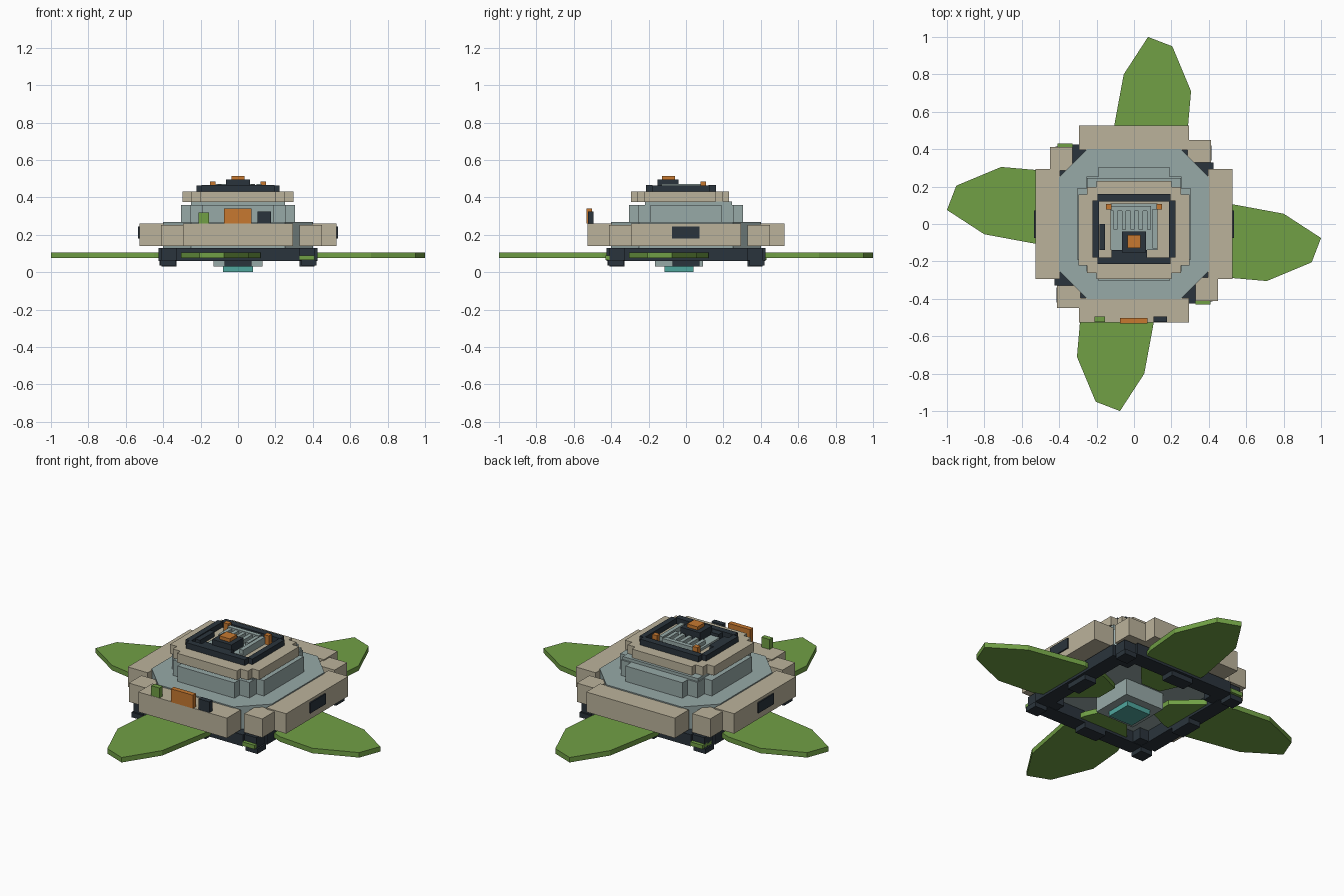
import bpy
import bmesh
from mathutils import Matrix
from math import pi

cube = bpy.data.objects.get("Cube")
if cube:
    bpy.data.objects.remove(cube)


def material(name, r, g, b):
    m = bpy.data.materials.new(name)
    m.use_nodes = True
    m.diffuse_color = (r, g, b, 1)
    m.node_tree.nodes["Principled BSDF"].inputs["Base Color"].default_value = (r, g, b, 1)
    return m


TAN = material("sand", .50, .45, .33)
BLUE = material("pale_blue_grey", .31, .40, .39)
DARK = material("charcoal", .023, .034, .045)
GREEN = material("leaf_green", .165, .35, .06)
ORANGE = material("orange", .57, .19, .03)
TEAL = material("teal", .08, .38, .34)


def finish(name, bm, mat):
    bmesh.ops.recalc_face_normals(bm, faces=bm.faces)
    mesh = bpy.data.meshes.new(name)
    bm.to_mesh(mesh)
    bm.free()
    mesh.materials.append(mat)
    obj = bpy.data.objects.new(name, mesh)
    bpy.context.collection.objects.link(obj)
    return obj


def box(name, mat, x, y, z):
    """Box from (low, high) ranges."""
    bm = bmesh.new()
    bmesh.ops.create_cube(bm, size=1)
    for v in bm.verts:
        v.co = [(r[0] + r[1]) / 2 + c * (r[1] - r[0]) for r, c in zip((x, y, z), v.co)]
    return finish(name, bm, mat)


def prism(name, mat, outline, z, turn=0):
    """Flat outline raised between two heights."""
    bm = bmesh.new()
    face = bm.faces.new([bm.verts.new((px, py, z[0])) for px, py in outline])
    top = bmesh.ops.extrude_face_region(bm, geom=[face])["geom"]
    bmesh.ops.translate(bm, verts=[v for v in top if isinstance(v, bmesh.types.BMVert)],
                        vec=(0, 0, z[1] - z[0]))
    bmesh.ops.rotate(bm, verts=bm.verts, matrix=Matrix.Rotation(turn, 3, 'Z'))
    return finish(name, bm, mat)


def stepped(name, mat, steps, z, cy=0):
    """Plate with two-step notched corners, from (x, y) half sizes."""
    quarter = []
    for i, (hx, hy) in enumerate(steps):
        if i:
            quarter.append((hx, steps[i - 1][1]))
        quarter.append((hx, hy))
    outline = quarter + [(-x, y) for x, y in quarter[::-1]]
    outline += [(-x, -y) for x, y in quarter] + [(x, -y) for x, y in quarter[::-1]]
    return prism(name, mat, [(x, y + cy) for x, y in outline], z)


def ring_of_four(name, mat, x, y, z):
    """Repeats a box at quarter turns."""
    outline = [(x[0], y[0]), (x[1], y[0]), (x[1], y[1]), (x[0], y[1])]
    for i in range(4):
        prism(f"{name}_{i + 1}", mat, outline, z, i * pi / 2)


# Leaves
leaf = [(-.04, .17), (-.10, .30), (-.12, .45), (-.105, .53), (-.055, .80), (.075, 1.0),
        (.205, .95), (.305, .71), (.285, .48), (.22, .32), (.09, .17)]
for i in range(4):
    prism(f"leaf_{i + 1}", GREEN, leaf, (.075, .105), i * pi / 2)

# Underside frame, feet and hub
ring_of_four("frame_bar", DARK, (-.33, .33), (.33, .425), (.06, .13))
ring_of_four("frame_corner", DARK, (.27, .41), (.27, .41), (.062, .128))
ring_of_four("corner_foot", DARK, (.335, .415), (.34, .42), (.035, .065))
ring_of_four("side_foot", DARK, (-.073, .073), (.33, .41), (.03, .062))
for s in (-1, 1):
    box("corner_light", GREEN, sorted((s * .33, s * .41)), sorted((-s * .34, -s * .43)), (.066, .09))
box("hub", BLUE, (-.13, .13), (-.165, .09), (.03, .14))
box("hub_lens", TEAL, (-.08, .08), (-.115, .04), (0, .032))

# Main deck with its surrounding armour
deck = [(.4, .25), (.25, .4), (-.25, .4), (-.4, .25), (-.4, -.25), (-.25, -.4), (.25, -.4), (.4, -.25)]
prism("deck", BLUE, deck, (.13, .267))
ring_of_four("side_wall", TAN, (-.295, .295), (.395, .527), (.14, .26))
ring_of_four("corner_wall", TAN, (.285, .412), (.33, .45), (.14, .253))
for s in (-1, 1):
    box("side_panel", DARK, sorted((s * .52, s * .535)), (-.075, .073), (.18, .243))

# Front fittings
box("front_green_block", GREEN, (-.21, -.155), (-.525, -.495), (.26, .32))
box("front_orange_plate", ORANGE, (-.075, .072), (-.532, -.503), (.26, .34))
box("front_dark_block", DARK, (.105, .177), (-.525, -.495), (.26, .325))

# Upper tiers
stepped("middle_tier", BLUE, [(.305, .19), (.255, .255), (.19, .305)], (.26, .36))
box("middle_tier_cap", BLUE, (-.25, .25), (-.22, .245), (.35, .378))
stepped("upper_tier", TAN, [(.297, .19), (.25, .23), (.20, .262)], (.375, .43), -.033)

# Roof frame
for s in (-1, 1):
    box("roof_side_bar", DARK, sorted((s * .188, s * .222)), (-.18, .125), (.425, .463))
for name, y in (("back", (.12, .16)), ("front", (-.215, -.178))):
    box(f"roof_{name}_bar", DARK, (-.195, .195), y, (.425, .465))
for s in (-1, 1):
    box("roof_lamp", ORANGE, (s * .135 - .016, s * .135 + .016), (.077, .107), (.43, .485))

# Roof interior
box("roof_floor", BLUE, (-.125, .125), (-.14, .11), (.425, .445))
box("inner_front_bar", DARK, (-.12, .07), (-.178, -.14), (.425, .462))
box("inner_left_bar", DARK, (-.185, -.155), (-.14, 0), (.425, .46))
box("inner_right_bar", BLUE, (.10, .125), (-.13, .08), (.44, .472))
box("vent_back", BLUE, (-.12, .09), (.07, .095), (.44, .472))
for i in range(5):
    x = -.11 + i * .045
    box(f"vent_slat_{i + 1}", BLUE, (x, x + .022), (-.03, .08), (.44, .468))
box("turret", DARK, (-.065, .063), (-.152, -.04), (.44, .495))
box("turret_cap", ORANGE, (-.035, .035), (-.128, -.06), (.49, .515))
